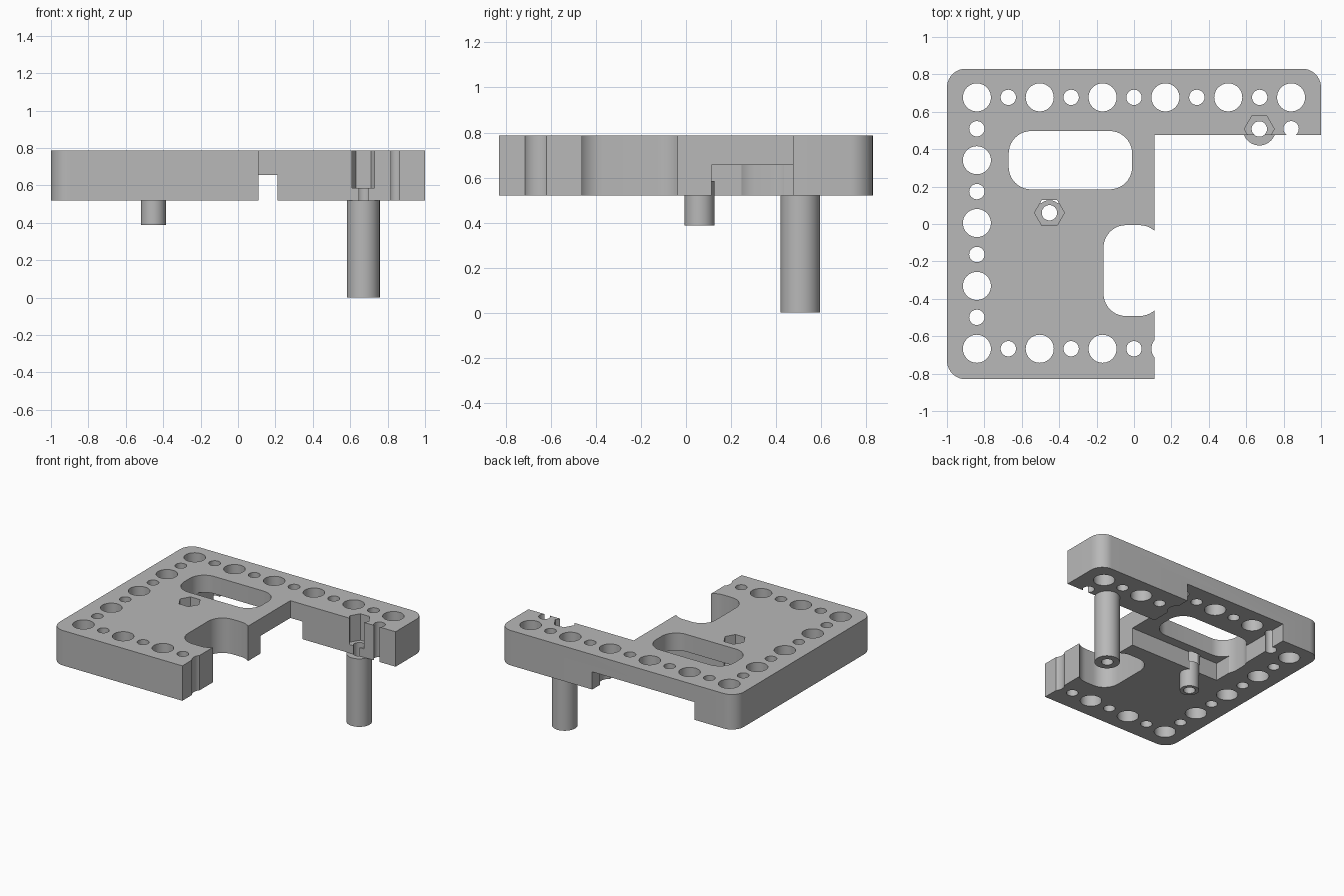
import bpy, bmesh, math

if "Cube" in bpy.data.objects:
    bpy.data.objects.remove(bpy.data.objects["Cube"], do_unlink=True)

BOTTOM, TOP, RECESS_TOP, HEX_FLOOR = 0.52, 0.787, 0.655, 0.585
PITCH = 0.168
BIG, SMALL = 0.075, 0.041
BOLTS = [(0.67, 0.508), (-0.452, 0.06)]

grey = bpy.data.materials.new("plain grey")
grey.use_nodes = True
GREY = (0.48, 0.48, 0.48, 1)
grey.diffuse_color = GREY
grey.node_tree.nodes["Principled BSDF"].inputs["Base Color"].default_value = GREY


def circle(x, y, r, n=40):
    return [(x + r * math.cos(math.tau * i / n), y + r * math.sin(math.tau * i / n))
            for i in range(n)]


def rounded(corners, n=10):
    """Outline from axis-aligned corners (x, y, radius, start angle in quarter turns)."""
    pts = []
    for x, y, r, q in corners:
        if r == 0:
            pts.append((x, y))
            continue
        # arc centre lies diagonally inward from the corner
        cx = x - r * (1 if q in (0, 3) else -1)
        cy = y - r * (1 if q in (0, 1) else -1)
        for i in range(n + 1):
            a = (q + i / n) * math.pi / 2
            pts.append((cx + r * math.cos(a), cy + r * math.sin(a)))
    return pts


def rounded_box(x0, x1, y0, y1, r):
    return rounded([(x1, y1, r, 0), (x0, y1, r, 1), (x0, y0, r, 2), (x1, y0, r, 3)])


def prism(name, outlines, z0, z1):
    """Extrude one or more separate outlines into one mesh object."""
    bm = bmesh.new()
    for pts in outlines:
        face = bm.faces.new([bm.verts.new((x, y, z0)) for x, y in pts])
        ext = bmesh.ops.extrude_face_region(bm, geom=[face])
        for v in ext["geom"]:
            if isinstance(v, bmesh.types.BMVert):
                v.co.z = z1
    bmesh.ops.recalc_face_normals(bm, faces=bm.faces)
    mesh = bpy.data.meshes.new(name)
    bm.to_mesh(mesh)
    bm.free()
    mesh.materials.append(grey)
    ob = bpy.data.objects.new(name, mesh)
    bpy.context.collection.objects.link(ob)
    return ob


def activate(ob):
    bpy.ops.object.select_all(action='DESELECT')
    ob.select_set(True)
    bpy.context.view_layer.objects.active = ob


def cut(ob, cutters):
    activate(ob)
    for c in cutters:
        mod = ob.modifiers.new("cut", 'BOOLEAN')
        mod.operation, mod.solver, mod.object = 'DIFFERENCE', 'EXACT', c
        bpy.ops.object.modifier_apply(modifier=mod.name)


# Main plate: a block with its front left quarter missing
plate = prism("base_plate", [rounded([
    (1, 0.83, 0.1, 0), (-1, 0.83, 0.1, 1), (-1, -0.83, 0.1, 2),
    (0.11, -0.83, 0, 0), (0.11, 0.475, 0, 0), (1, 0.475, 0, 0)])], BOTTOM, TOP)

# Mounting posts under the plate
post = prism("long_post", [circle(*BOLTS[0], 0.088)], 0, BOTTOM)
standoff = prism("short_standoff", [circle(*BOLTS[1], 0.067)], 0.387, RECESS_TOP + 0.01)

# Perimeter holes, alternating large and small
spots = [(i, 4) for i in range(-5, 6)] + [(i, -4) for i in range(-5, 2)]
spots += [(-5, j) for j in range(-3, 4)] + [(5, 3)]
holes = []
for i, j in spots:
    large = i % 2 == 1 and j % 2 == 0
    holes.append(circle(i * PITCH, j * PITCH + 0.005, BIG if large else SMALL))
hole_cutter = prism("hole_cutter", holes, 0.3, 1)

# Bolt holes with hexagonal nut pockets
bolt_cutter = prism("bolt_cutter", [circle(x, y, SMALL) for x, y in BOLTS], -0.2, 1)
hex_cutter = prism("hex_cutter", [circle(x, y, 0.08, 6) for x, y in BOLTS], HEX_FLOOR, 1)

# Rounded windows, and the channel under the plate open to the back
window_cutter = prism("window_cutter", [
    rounded_box(-0.67, -0.01, 0.185, 0.497, 0.12),
    rounded_box(-0.163, 0.15, -0.492, -0.006, 0.12)], 0.3, 1)
channel_cutter = prism("channel_cutter", [
    [(-0.655, 0.113), (0.212, 0.113), (0.212, 1), (-0.655, 1)]], 0.3, RECESS_TOP)

cut(plate, [channel_cutter, window_cutter, hole_cutter, hex_cutter, bolt_cutter])
cut(post, [bolt_cutter])
cut(standoff, [hex_cutter, bolt_cutter])

for c in (hole_cutter, bolt_cutter, hex_cutter, window_cutter, channel_cutter):
    bpy.data.objects.remove(c, do_unlink=True)

for ob in (plate, post, standoff):
    activate(ob)
    bpy.ops.object.shade_smooth_by_angle(angle=math.radians(30))
